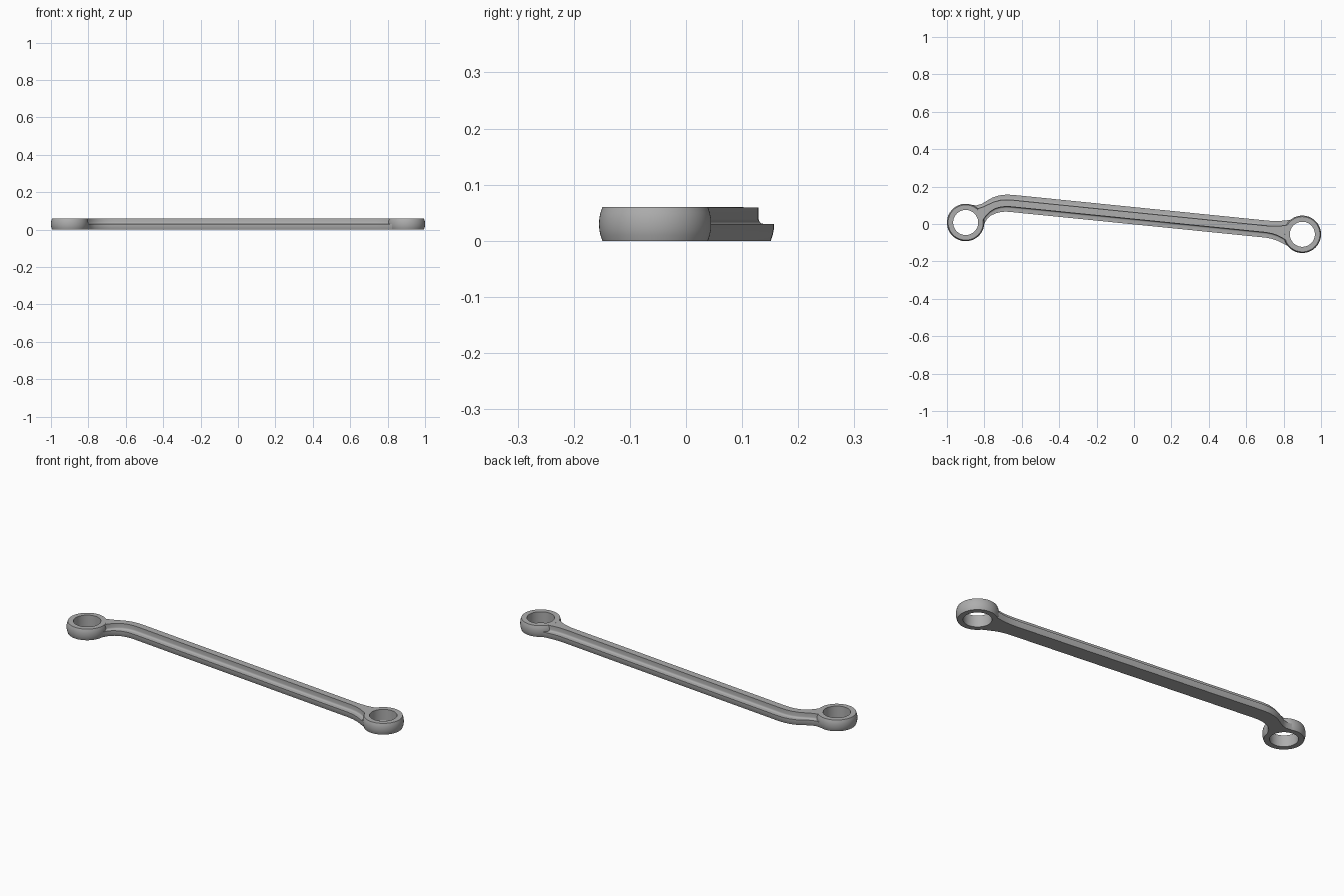
import bpy, math
from mathutils import Vector

if "Cube" in bpy.data.objects:
    bpy.data.objects.remove(bpy.data.objects["Cube"])

steel = bpy.data.materials.new("grey_steel")
steel.diffuse_color = (0.42, 0.42, 0.42, 1)
steel.use_nodes = True
steel.node_tree.nodes["Principled BSDF"].inputs["Base Color"].default_value = steel.diffuse_color


def make_object(name, verts, faces):
    mesh = bpy.data.meshes.new(name)
    mesh.from_pydata(verts, [], faces)
    mesh.materials.append(steel)
    obj = bpy.data.objects.new(name, mesh)
    bpy.context.collection.objects.link(obj)
    bpy.ops.object.select_all(action='DESELECT')
    obj.select_set(True)
    bpy.context.view_layer.objects.active = obj
    bpy.ops.object.mode_set(mode='EDIT')
    bpy.ops.mesh.select_all(action='SELECT')
    bpy.ops.mesh.normals_make_consistent(inside=False)
    bpy.ops.object.mode_set(mode='OBJECT')
    bpy.ops.object.shade_smooth_by_angle(angle=math.radians(32))
    return obj


# Ring ends: bulged outer wall, straight bore
def ring(name, cx, cy, segments=64):
    profile = [(0.067, 0.0), (0.094, 0.0), (0.0975, 0.01), (0.0995, 0.02), (0.1, 0.03),
               (0.0995, 0.04), (0.0975, 0.05), (0.094, 0.06), (0.067, 0.06)]
    n = len(profile)
    verts, faces = [], []
    for i in range(segments):
        a = 2 * math.pi * i / segments
        verts += [(cx + r * math.cos(a), cy + r * math.sin(a), z) for r, z in profile]
        j = (i + 1) % segments
        faces += [(i * n + k, j * n + k, j * n + (k + 1) % n, i * n + (k + 1) % n)
                  for k in range(n)]
    return make_object(name, verts, faces)


ring("left_ring", -0.90, 0.008)
ring("right_ring", 0.90, -0.055)

# Arm stations: back edge x, y, front edge x, y, rib half width
stations = [
    (-0.875, 0.104, -0.810, -0.024, 0.048),
    (-0.845, 0.099, -0.800, 0.002, 0.034),
    (-0.815, 0.107, -0.786, 0.027, 0.025),
    (-0.785, 0.125, -0.765, 0.045, 0.020),
    (-0.755, 0.142, -0.737, 0.058, 0.018),
    (-0.720, 0.153, -0.708, 0.065, 0.018),
    (-0.685, 0.157, -0.682, 0.066, 0.018),
    (-0.650, 0.156, -0.657, 0.064, 0.018),
    (0.715, 0.018, 0.705, -0.073, 0.018),
    (0.745, 0.016, 0.735, -0.079, 0.020),
    (0.775, 0.016, 0.765, -0.089, 0.025),
    (0.800, 0.018, 0.790, -0.101, 0.033),
    (0.837, 0.022, 0.823, -0.118, 0.045),
]

# Arm: drafted base with a filleted raised rib, swept along the stations
verts, faces = [], []
for bx, by, fx, fy, rib in stations:
    back, front = Vector((bx, by)), Vector((fx, fy))
    mid, half = (back + front) / 2, (back - front).length / 2
    side = (back - front).normalized()
    section = [(half - 0.006, 0.0), (half - 0.0025, 0.01), (half - 0.0005, 0.02), (half, 0.03),
               (rib + 0.009, 0.03), (rib + 0.0045, 0.0312), (rib + 0.0012, 0.0345),
               (rib, 0.039), (rib, 0.0598)]
    section += [(-s, z) for s, z in reversed(section)]
    verts += [(*(mid + side * s), z) for s, z in section]
n = len(section)
for i in range(len(stations) - 1):
    for k in range(n):
        m = (k + 1) % n
        faces.append((i * n + k, i * n + m, (i + 1) * n + m, (i + 1) * n + k))
faces.append(tuple(range(n)))
faces.append(tuple(range(len(verts) - n, len(verts))))
make_object("arm", verts, faces)
